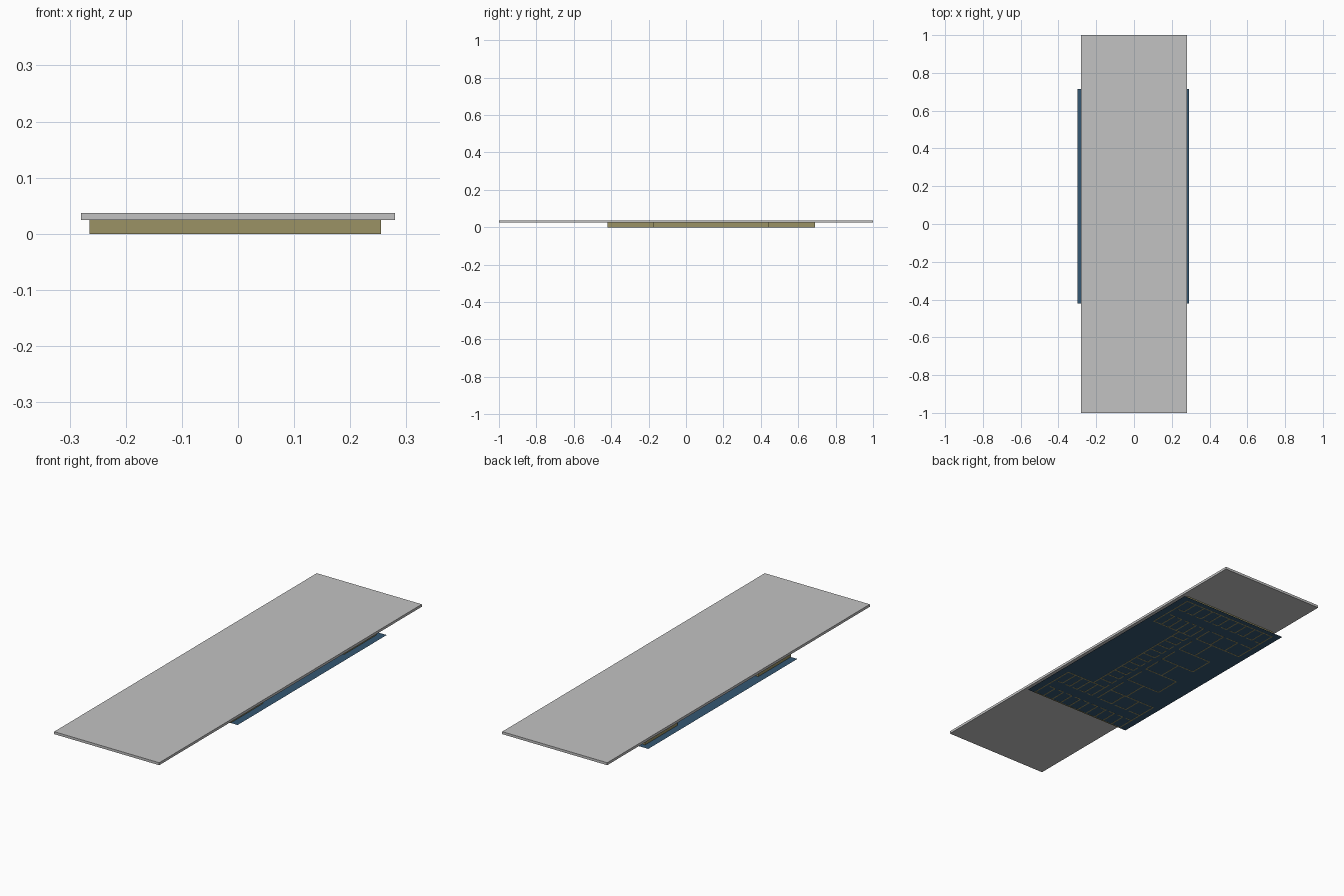
import bpy, bmesh
from mathutils import Matrix

if "Cube" in bpy.data.objects:
    bpy.data.objects.remove(bpy.data.objects["Cube"])

T = 0.006       # wall thickness
H = 0.025       # wall height


def material(name, rgb):
    m = bpy.data.materials.new(name)
    m.diffuse_color = (*rgb, 1)
    m.use_nodes = True
    m.node_tree.nodes["Principled BSDF"].inputs["Base Color"].default_value = m.diffuse_color
    return m


KHAKI = material("khaki wall", (0.33, 0.29, 0.13))
BLUE = material("slate blue ground", (0.035, 0.095, 0.17))
GREY = material("light grey roof", (0.54, 0.54, 0.54))


def add_box(bm, x0, x1, y0, y1, z0, z1):
    mat = Matrix.Translation(((x0 + x1) / 2, (y0 + y1) / 2, (z0 + z1) / 2)) @ \
        Matrix.Diagonal((x1 - x0, y1 - y0, z1 - z0, 1))
    bmesh.ops.create_cube(bm, size=1, matrix=mat)


def finish(name, bm, mat):
    me = bpy.data.meshes.new(name)
    bm.to_mesh(me)
    bm.free()
    me.materials.append(mat)
    ob = bpy.data.objects.new(name, me)
    bpy.context.collection.objects.link(ob)


def wall_x(bm, y, x0, x1):
    add_box(bm, x0, x1, y - T / 2, y + T / 2, 0, H)


def wall_y(bm, x, y0, y1):
    add_box(bm, x - T / 2, x + T / 2, y0, y1, 0, H)


def steps(a, b, n):
    return [a + (b - a) * i / n for i in range(n + 1)]


def door_walls(bm, wall, pos, stops, door=0.018):
    # corridor wall with a door opening beside each partition
    for a, b in zip(stops, stops[1:]):
        wall(bm, pos, a, b - door)


X0, X1 = -0.262, 0.252

# end wings: two rows of rooms either side of a cross corridor
for name, outer, inner in (("front_wing_walls", -0.417, -0.175),
                           ("back_wing_walls", 0.687, 0.445)):
    bm = bmesh.new()
    s = 1 if inner > outer else -1
    c_out, c_in = outer + s * 0.085, inner - s * 0.095
    wall_x(bm, outer, X0 - T / 2, X1 + T / 2)
    wall_x(bm, inner, X0 - T / 2, -0.005)
    wall_x(bm, inner, 0.03, X1 + T / 2)
    for x in (X0, X1):
        wall_y(bm, x, min(outer, inner), max(outer, inner))
    outer_stops = steps(X0, X1, 10)
    for x in outer_stops[1:-1]:
        wall_y(bm, x, min(outer, c_out), max(outer, c_out))
    door_walls(bm, wall_x, c_out, outer_stops)
    for a, b, n in ((X0, -0.005, 3), (0.03, X1, 5)):
        stops = steps(a, b, n)
        for x in stops:
            wall_y(bm, x, min(inner, c_in), max(inner, c_in))
        door_walls(bm, wall_x, c_in, stops)
    finish(name, bm, KHAKI)

# central spine: corridor, small rooms on one side, halls on the other
bm = bmesh.new()
Y0, Y1 = -0.175, 0.445
small = steps(Y0, Y1, 12)
door_walls(bm, wall_y, 0.03, small)
wall_y(bm, 0.1, Y0, Y1)
for y in small[1:-1]:
    wall_x(bm, y, 0.03, 0.1)
halls = [Y0, -0.05, 0.08, 0.2, 0.32, Y1]
door_walls(bm, wall_y, -0.005, halls, 0.03)
depths = [-0.1, -0.19, -0.1, -0.19, -0.1]
for a, b, d in zip(halls, halls[1:], depths):
    wall_y(bm, d, a, b)
for i, y in enumerate(halls[1:-1]):
    wall_x(bm, y, min(depths[i], depths[i + 1]), -0.005)
finish("central_spine_walls", bm, KHAKI)

# thin ground sheet, set just above the wall feet
bm = bmesh.new()
bmesh.ops.create_grid(bm, x_segments=1, y_segments=1, size=0.5,
                      matrix=Matrix.Translation((-0.004, 0.148, 0.0004)) @
                      Matrix.Diagonal((0.592, 1.136, 1, 1)))
finish("ground_sheet", bm, BLUE)

# flat roof slab
bm = bmesh.new()
add_box(bm, -0.28, 0.28, -1, 1, H, 0.037)
finish("roof_slab", bm, GREY)
